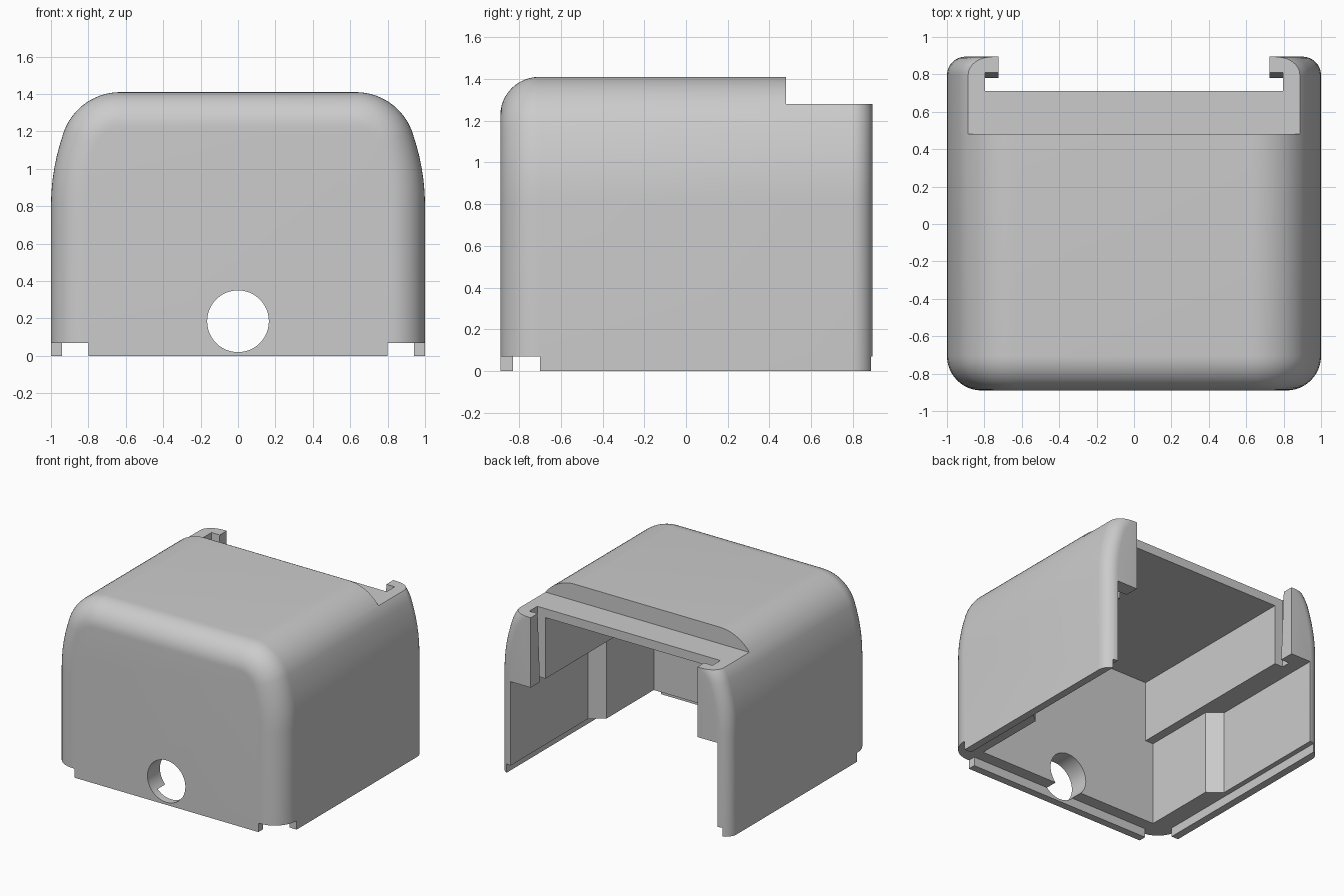
import bpy
import bmesh
from math import sin, cos, pi, radians

cube = bpy.data.objects.get("Cube")
if cube:
    bpy.data.objects.remove(cube, do_unlink=True)

grey = bpy.data.materials.new("plain grey")
grey.use_nodes = True
colour = (0.6, 0.6, 0.6, 1)
grey.diffuse_color = colour
grey.node_tree.nodes["Principled BSDF"].inputs["Base Color"].default_value = colour

FRONT, BACK = -0.89, 0.895
INNER, STEP, CEILING, LEDGE, RIM = 0.725, 0.73, 1.21, 1.28, 0.07


def make_object(name, bm):
    bmesh.ops.recalc_face_normals(bm, faces=bm.faces)
    mesh = bpy.data.meshes.new(name)
    bm.to_mesh(mesh)
    bm.free()
    mesh.materials.append(grey)
    obj = bpy.data.objects.new(name, mesh)
    bpy.context.collection.objects.link(obj)
    return obj


def loft(name, rings):
    """Skin a list of equal-length point rings and cap both ends."""
    bm = bmesh.new()
    loops = [[bm.verts.new(p) for p in ring] for ring in rings]
    for a, b in zip(loops, loops[1:]):
        for i in range(len(a)):
            j = (i + 1) % len(a)
            bm.faces.new((a[i], a[j], b[j], b[i]))
    bm.faces.new(loops[0])
    bm.faces.new(loops[-1])
    return make_object(name, bm)


def prism(name, plan, z0, z1):
    return loft(name, [[(x, y, z) for x, y in plan] for z in (z0, z1)])


def box(name, x0, x1, y0, y1, z0, z1):
    return prism(name, [(x0, y0), (x1, y0), (x1, y1), (x0, y1)], z0, z1)


def outline(inset, y):
    """Arched cross-section: straight side, wide arc, tight shoulder arc."""
    bend = radians(19.9)
    big, small = 1.175, 0.32
    arcs = [(1 - big, 0.8, big, bend * i / 6) for i in range(6)]
    arcs += [(0.63, 1.41 - small, small, bend + (pi / 2 - bend) * i / 14)
             for i in range(15)]
    half = [(1 - inset, 0)]
    half += [(cx + (r - inset) * cos(a), cz + (r - inset) * sin(a))
             for cx, cz, r, a in arcs]
    return ([(x, y, z) for x, z in half]
            + [(-x, y, z) for x, z in reversed(half)])


# Outer shell, rounded over at the front and back rims
rings = []
for i in range(13):
    t = pi / 2 * i / 12
    rings.append(outline(0.185 * (1 - sin(t)), FRONT + 0.185 * (1 - cos(t))))
for i in range(9):
    t = pi / 2 * i / 8
    rings.append(outline(0.1 * (1 - cos(t)), BACK - 0.1 * (1 - sin(t))))
housing = loft("housing", rings)

# Stepped ledge at the back, upper cavity and back opening
cutters = [
    box("ledge_cut", -2, 2, 0.48, 2, LEDGE, 2),
    box("cavity_cut", -INNER, INNER, -0.735, 2, -1, CEILING),
    box("opening_cut", -INNER, INNER, 0.71, 2, 0.5, 2),
]

# Wider lower cavity, thinner walls toward the back
half = [(0.795, -0.735), (0.795, -0.15), (0.9, -0.065), (0.9, 2)]
plan = half + [(-x, y) for x, y in reversed(half)]
cutters.append(prism("lower_cavity_cut", plan, -1, STEP))

# Panel slot with a tapered retaining lip
cutters.append(loft("slot_cut", [
    [(-0.797, 0.71, z), (0.797, 0.71, z), (0.797, y, z), (-0.797, y, z)]
    for z, y in ((STEP - 0.05, 0.777), (LEDGE + 0.02, 0.81))]))

# Thin outer locating rim along the bottom, missing at the front corners
cutters.append(box("rim_cut", -0.94, 0.94, -0.83, 2, -1, RIM))
for side in (-1, 1):
    x0, x1 = sorted((side * 0.8, side * 2))
    cutters.append(box("corner_notch_cut", x0, x1, -2, -0.7, -1, RIM))

# Round cable hole in the front wall
cutters.append(loft("cable_hole_cut", [
    [(0.165 * cos(a), y, 0.185 + 0.165 * sin(a))
     for a in [2 * pi * i / 48 for i in range(48)]]
    for y in (-1.2, -0.6)]))

# Carve the shell
bpy.ops.object.select_all(action="DESELECT")
housing.select_set(True)
bpy.context.view_layer.objects.active = housing
for cutter in cutters:
    cutter.hide_render = True
    mod = housing.modifiers.new(cutter.name, "BOOLEAN")
    mod.operation = "DIFFERENCE"
    mod.solver = "EXACT"
    mod.object = cutter
    bpy.ops.object.modifier_apply(modifier=mod.name)
    bpy.data.objects.remove(cutter, do_unlink=True)

bpy.ops.object.shade_smooth_by_angle(angle=radians(25))
